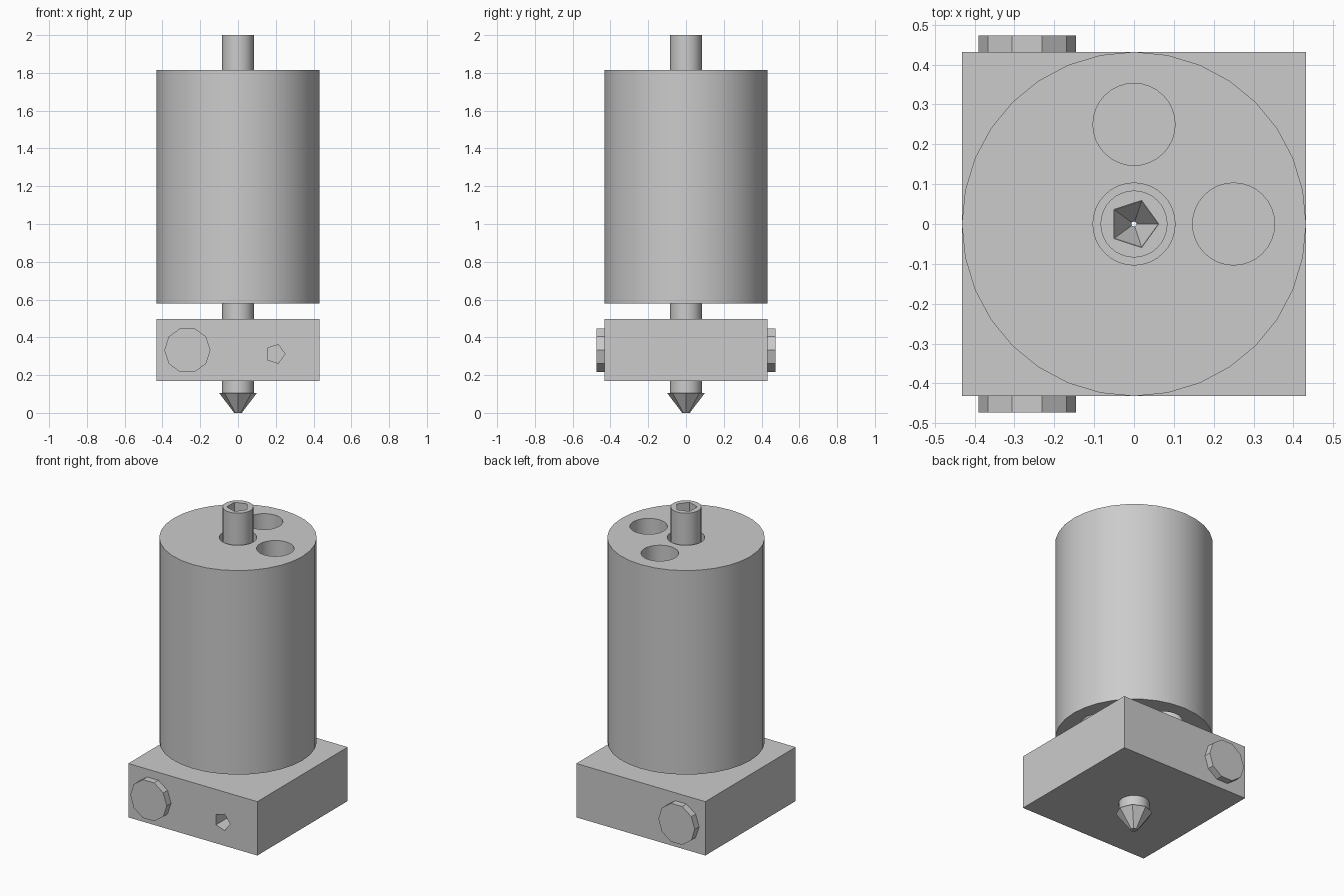
import bpy
from math import pi, radians

cube = bpy.data.objects.get("Cube")
if cube:
    bpy.data.objects.remove(cube, do_unlink=True)

metal = bpy.data.materials.new("grey_metal")
metal.use_nodes = True
GREY = (0.6, 0.6, 0.6, 1)
metal.diffuse_color = GREY
metal.node_tree.nodes["Principled BSDF"].inputs["Base Color"].default_value = GREY


def cone(name, r_low, r_high, z_low, z_high, sides, x=0, y=0):
    """Upright prism or truncated cone with a corner pointing along +x."""
    bpy.ops.mesh.primitive_cone_add(vertices=sides, radius1=r_low, radius2=r_high,
                                    depth=z_high - z_low,
                                    location=(x, y, (z_low + z_high) / 2))
    ob = bpy.context.object
    # the primitive starts at +y, so turn its first corner to +x
    ob.rotation_euler.z = -pi / 2
    bpy.ops.object.transform_apply(location=False, rotation=True, scale=False)
    ob.name = name
    ob.data.materials.append(metal)
    return ob


def along_y(ob, x, y, z):
    """Lay an upright part down along the y axis."""
    ob.rotation_euler.x = pi / 2
    ob.location = (x, y, z)
    return ob


def cut(ob, *cutters):
    """Subtract the cutters from a part, then discard them."""
    for cutter in cutters:
        cutter.hide_render = True
        mod = ob.modifiers.new("hole", 'BOOLEAN')
        mod.operation = 'DIFFERENCE'
        mod.solver = 'EXACT'
        mod.object = cutter
        bpy.context.view_layer.objects.active = ob
        bpy.ops.object.modifier_apply(modifier=mod.name)
        bpy.data.objects.remove(cutter, do_unlink=True)


def smooth(ob):
    bpy.ops.object.select_all(action='DESELECT')
    ob.select_set(True)
    bpy.context.view_layer.objects.active = ob
    bpy.ops.object.shade_smooth_by_angle(angle=radians(30))


HALF = 0.432       # half width of block and radius of barrel
BORE = 0.062       # filament bore

# Barrel with a centre passage and two side holes
barrel = cone("barrel", HALF, HALF, 0.58, 1.815, 32)
cut(barrel, *[cone("drill", 0.103, 0.103, 0.5, 1.9, 32, x, y)
              for x, y in ((0, 0), (0.25, 0), (0, 0.25))])
smooth(barrel)

# Feed tube with a five-sided bore
tube = cone("feed_tube", 0.084, 0.084, 0.1, 2.0, 32)
cut(tube, cone("drill", BORE, BORE, 0.05, 2.05, 5))
smooth(tube)

# Nozzle tip with a funnel inside
nozzle = cone("nozzle", 0.02, 0.1, 0, 0.105, 8)
cut(nozzle, cone("drill", 0.006, BORE, -0.002, 0.107, 5))

# Heater block with a sensor hole in its front
bpy.ops.mesh.primitive_cube_add(size=1, location=(0, 0, 0.333))
block = bpy.context.object
block.name = "heater_block"
block.scale = (2 * HALF, 2 * HALF, 0.326)
bpy.ops.object.transform_apply(location=False, rotation=False, scale=True)
block.data.materials.append(metal)
cut(block,
    cone("drill", 0.08, 0.08, 0.1, 0.6, 32),
    along_y(cone("drill", 0.052, 0.052, 0, 0.4, 5), 0.197, -0.4, 0.312))

# Heater cartridge running through the block
along_y(cone("heater_cartridge", 0.122, 0.122, 0, 0.946, 10), -0.268, 0, 0.332)
